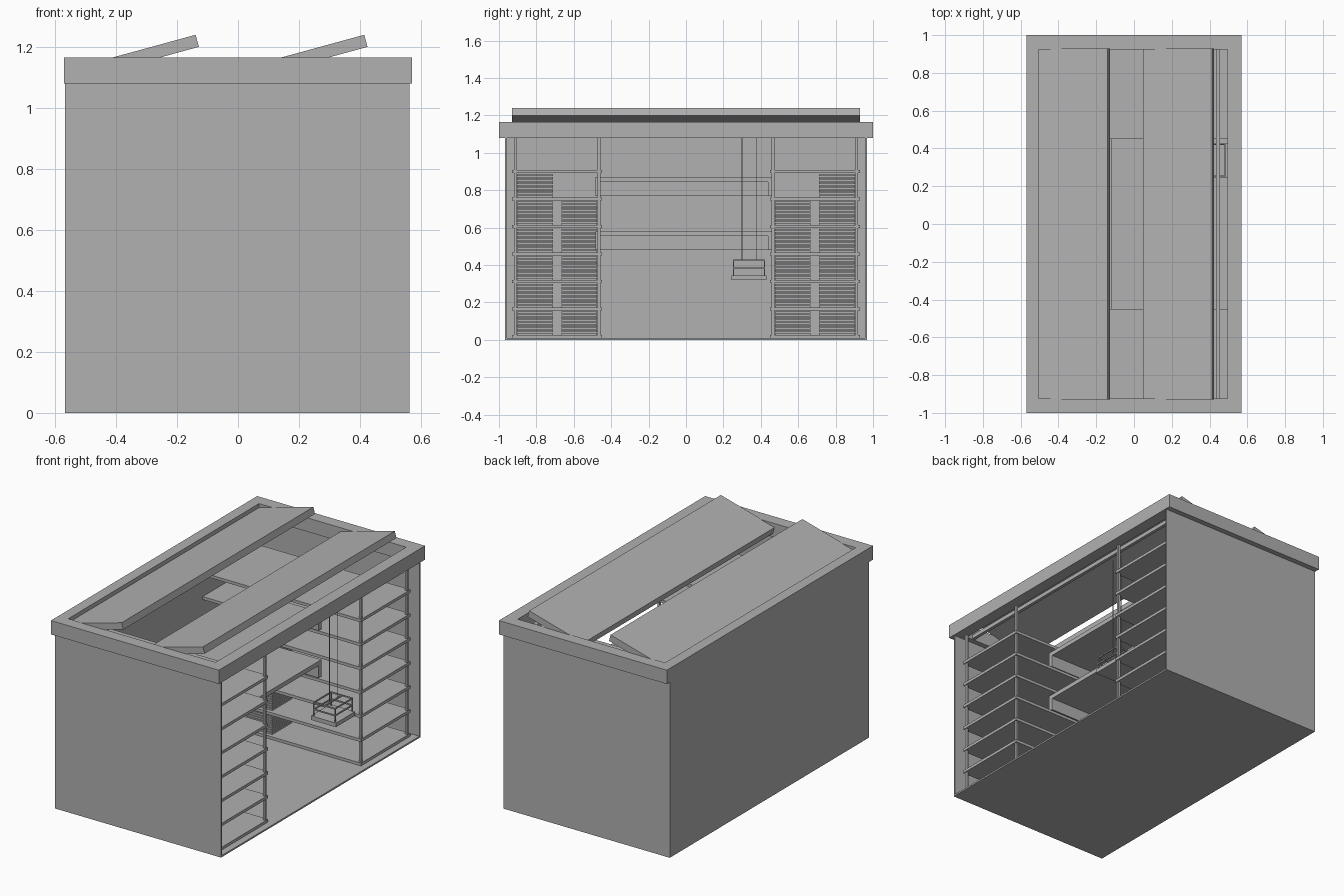
import bpy, bmesh
from math import radians

if "Cube" in bpy.data.objects:
    bpy.data.objects.remove(bpy.data.objects["Cube"])

# Mid-grey paint shared by all parts
paint = bpy.data.materials.new("mid_grey")
paint.diffuse_color = (0.44, 0.44, 0.44, 1)
paint.use_nodes = True
paint.node_tree.nodes["Principled BSDF"].inputs["Base Color"].default_value = paint.diffuse_color


def finish(bm, name):
    mesh = bpy.data.meshes.new(name)
    bm.to_mesh(mesh)
    bm.free()
    mesh.materials.append(paint)
    ob = bpy.data.objects.new(name, mesh)
    bpy.context.collection.objects.link(ob)
    return ob


def boxes(name, items):
    """One object from several (x0, x1, y0, y1, z0, z1) blocks."""
    bm = bmesh.new()
    for x0, x1, y0, y1, z0, z1 in items:
        for v in bmesh.ops.create_cube(bm, size=1)["verts"]:
            v.co = ((x0 + x1) / 2 + v.co.x * (x1 - x0),
                    (y0 + y1) / 2 + v.co.y * (y1 - y0),
                    (z0 + z1) / 2 + v.co.z * (z1 - z0))
    return finish(bm, name)


def both(items):
    """Add copies mirrored in y."""
    return items + [(a, b, -d, -c, e, f) for a, b, c, d, e, f in items]


def ring(name, outer, inner, z0, z1):
    """Rectangular frame; outer and inner are (x0, x1, half_y)."""
    bm = bmesh.new()
    loops = []
    for z in (z0, z1):
        for x0, x1, y in (outer, inner):
            loops.append([bm.verts.new(p) for p in
                          ((x0, -y, z), (x1, -y, z), (x1, y, z), (x0, y, z))])
    ob_, ib, ot, it = loops
    for a, b in ((ob_, ot), (ot, it), (it, ib), (ib, ob_)):
        for i in range(4):
            j = (i + 1) % 4
            bm.faces.new((a[i], a[j], b[j], b[i]))
    bmesh.ops.recalc_face_normals(bm, faces=bm.faces)
    return finish(bm, name)


# Kiosk shell, open on the +x side
boxes("floor", [(-0.567, 0.562, -0.967, 0.967, 0, 0.01)])
boxes("back_wall", [(-0.567, -0.555, -0.967, 0.967, 0.01, 1.08)])
boxes("side_walls", both([(-0.555, 0.562, 0.957, 0.967, 0.01, 1.08)]))

# Roof rim around a large opening
ring("roof_rim", (-0.57, 0.57, 1.0), (-0.505, 0.495, 0.925), 1.08, 1.165)
boxes("roof_beam", [(0.435, 0.455, -0.925, 0.925, 1.085, 1.11)])

# Two tilted roof louvres
tilt, width, thick = radians(15.3), 0.38, 0.041
for n, shift in enumerate((0, 0.553)):
    p = boxes(f"roof_louvre_{n + 1}", [(-width, 0, -0.93, 0.93, -thick, 0)])
    p.rotation_euler = (0, -tilt, 0)
    p.location = (-0.139 + shift, 0, 1.24)

# Side shelving: boards, front posts and stacks of flat goods at the back
levels = [0.018 + 0.147 * i for i in range(7)]
boxes("side_shelves", both([(-0.555, 0.52, 0.45, 0.93, z - 0.009, z + 0.009)
                            for z in levels]))
boxes("shelf_posts", both([(0.5, 0.515, y, y + 0.015, 0.01, 1.085)
                           for y in (0.458, 0.905)]))

sheets = 9
step = (0.147 - 0.02) / sheets
stacks = []
for i, z in enumerate(levels[:6]):
    for y0, y1, top in ((0.71, 0.903, 6), (0.475, 0.665, 5)):
        if i < top:
            for k in range(sheets):
                zb = z + 0.009 + k * step
                stacks.append((-0.4, -0.1, y0, y1, zb, zb + step * 0.75))
boxes("stacked_goods", both(stacks))

# Two counters spanning between the shelf units
for n, z in enumerate((0.48, 0.77)):
    boxes(f"counter_{n + 1}", [
        (-0.12, 0.24, -0.485, 0.465, z + 0.075, z + 0.102),
        (-0.095, 0.24, -0.485, -0.457, z, z + 0.075),
        (-0.095, 0.24, 0.438, 0.465, z, z + 0.075),
        (-0.12, -0.095, -0.485, 0.465, z, z + 0.075)])

# Hanging weighing tray with two cords
boxes("tray_cords", [(0.41, 0.413, y, y + 0.003, 0.43, 1.085)
                     for y in (0.298, 0.373)])
boxes("tray_base", [(0.325, 0.495, 0.243, 0.43, 0.32, 0.345)])
boxes("tray_frame",
      [(0.335, 0.485, y, y + 0.006, z, z + 0.008)
       for y in (0.25, 0.417) for z in (0.38, 0.422)]
      + [(x, x + 0.006, 0.25, 0.423, z, z + 0.008)
         for x in (0.335, 0.479) for z in (0.38, 0.422)]
      + [(x, x + 0.006, y, y + 0.006, 0.345, 0.43)
         for x in (0.335, 0.479) for y in (0.25, 0.417)]
      + [(0.408, 0.416, 0.25, 0.423, 0.422, 0.43)])
